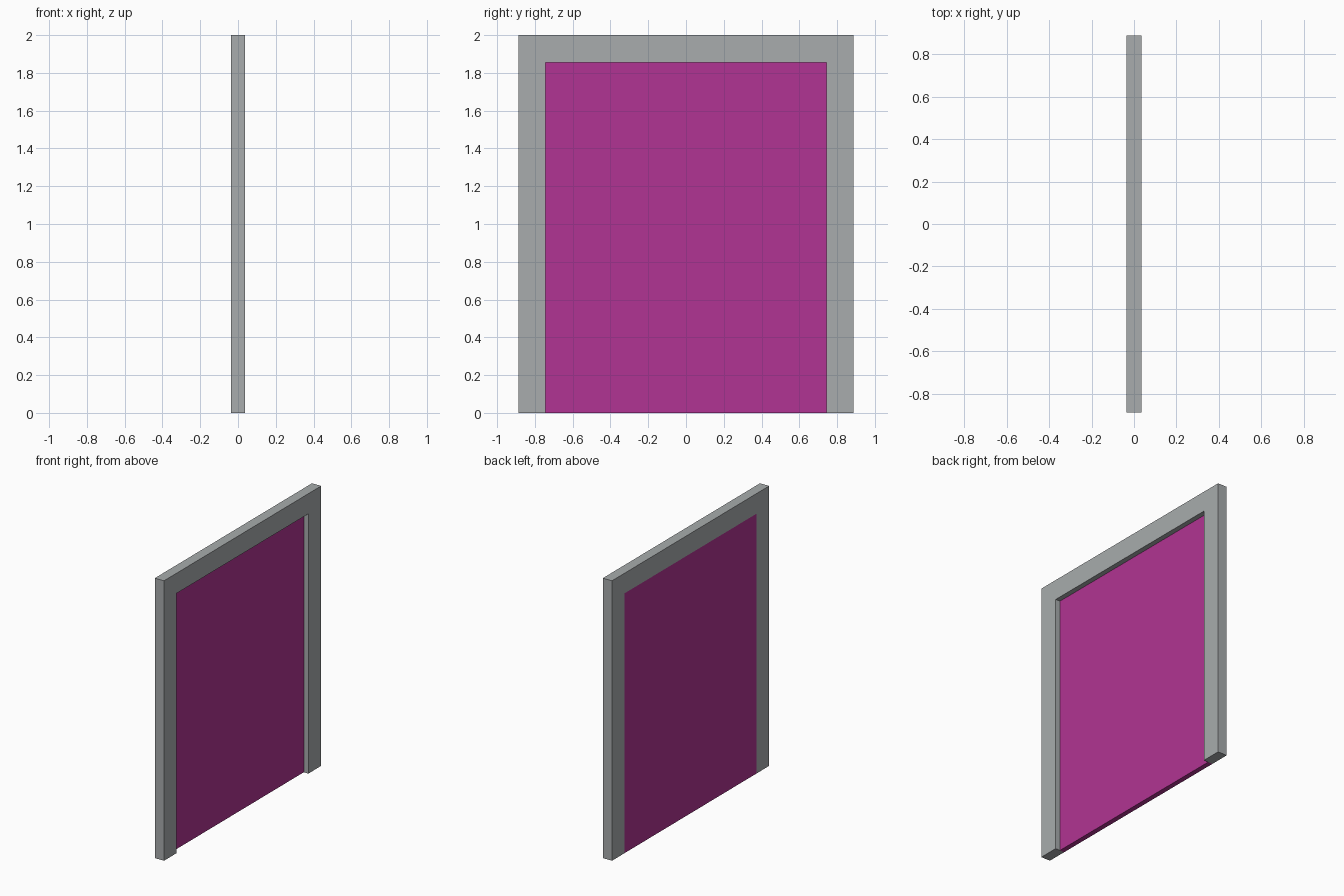
import bpy
import bmesh

cube = bpy.data.objects.get("Cube")
if cube:
    bpy.data.objects.remove(cube, do_unlink=True)

HALF_DEPTH = 0.036   # half the frame thickness
OUTER = 0.887        # half the frame width
INNER = 0.743        # half the opening width
TOP, LINTEL = 2.0, 1.856


def srgb(*rgb):
    return [((c / 255 + 0.055) / 1.055) ** 2.4 for c in rgb] + [1.0]


def make_material(name, colour):
    mat = bpy.data.materials.new(name)
    mat.use_nodes = True
    mat.diffuse_color = colour
    mat.node_tree.nodes["Principled BSDF"].inputs["Base Color"].default_value = colour
    return mat


def extruded(name, outline, x0, x1, mat):
    """Solid from a (y, z) outline, extruded along x."""
    bm = bmesh.new()
    face = bm.faces.new([bm.verts.new((x0, y, z)) for y, z in outline])
    grown = bmesh.ops.extrude_face_region(bm, geom=[face])["geom"]
    verts = [v for v in grown if isinstance(v, bmesh.types.BMVert)]
    bmesh.ops.translate(bm, verts=verts, vec=(x1 - x0, 0, 0))
    bmesh.ops.recalc_face_normals(bm, faces=bm.faces)
    mesh = bpy.data.meshes.new(name)
    bm.to_mesh(mesh)
    bm.free()
    mesh.materials.append(mat)
    obj = bpy.data.objects.new(name, mesh)
    bpy.context.collection.objects.link(obj)
    return obj


grey = make_material("frame_grey", srgb(168, 172, 173))
magenta = make_material("panel_magenta", srgb(177, 52, 147))

# Door frame: two jambs and a lintel in one piece
half = [(INNER, LINTEL), (INNER, 0), (OUTER, 0), (OUTER, TOP)]
frame_outline = half + [(-y, z) for y, z in reversed(half)]
extruded("door_frame", frame_outline, -HALF_DEPTH, HALF_DEPTH, grey)

# Door panel: flush with one side of the frame, recessed on the other
panel_outline = [(-INNER, 0), (INNER, 0), (INNER, LINTEL), (-INNER, LINTEL)]
extruded("door_panel", panel_outline, -HALF_DEPTH, 0, magenta)
